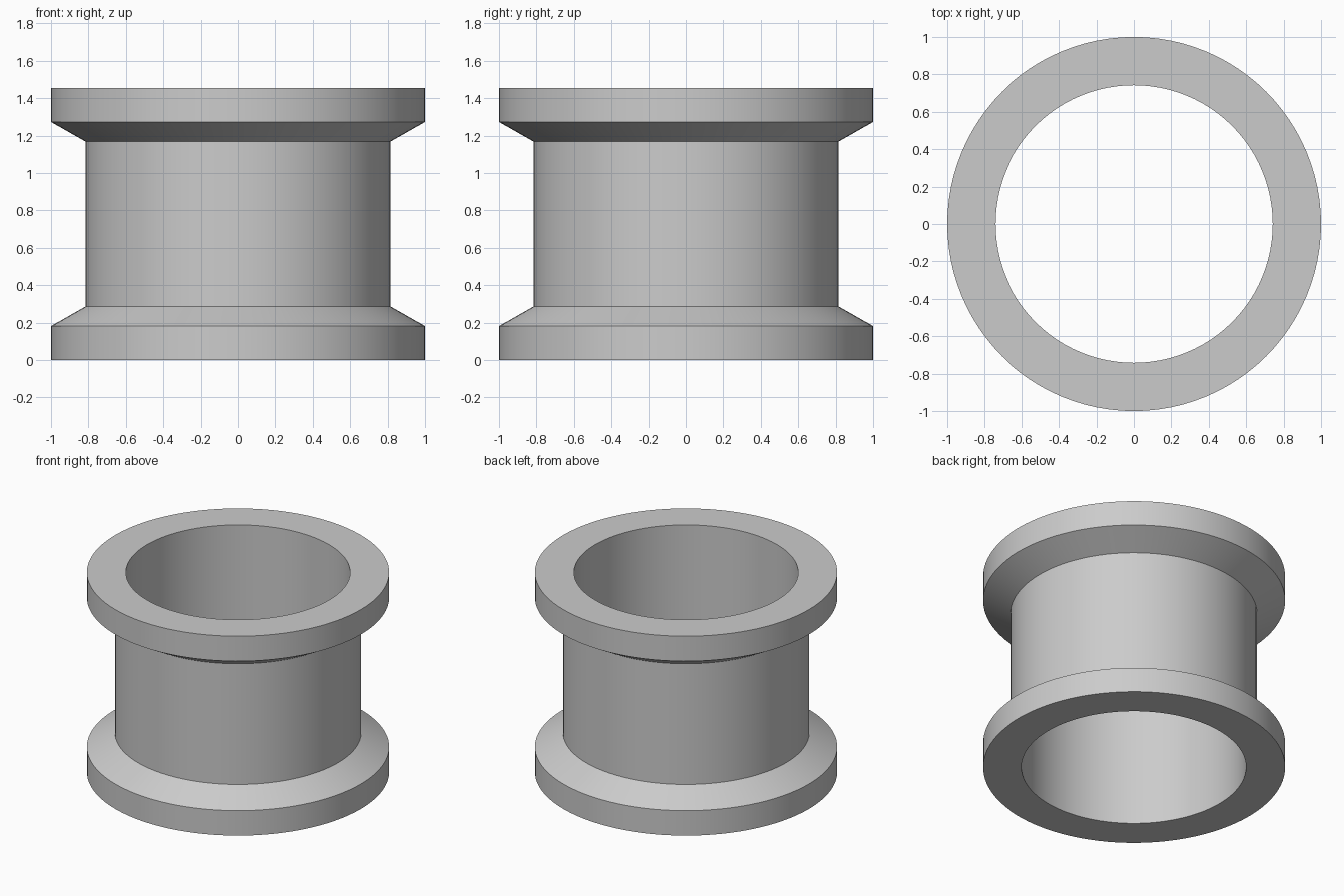
import bpy, bmesh, math

cube = bpy.data.objects.get("Cube")
if cube:
    bpy.data.objects.remove(cube, do_unlink=True)

grey = bpy.data.materials.new("light_grey")
grey.use_nodes = True
colour = (0.6, 0.6, 0.6, 1)
grey.diffuse_color = colour
grey.node_tree.nodes["Principled BSDF"].inputs["Base Color"].default_value = colour

HEIGHT, RIM, NECK, BORE = 1.455, 1.0, 0.815, 0.742
SIDES = 96

# Lower half of the cross-section, mirrored to make the upper flange
lower = [(BORE, 0), (RIM, 0), (RIM, 0.182), (NECK, 0.287)]
profile = lower + [(r, HEIGHT - z) for r, z in reversed(lower)]

# Spin the closed cross-section around the z axis
bm = bmesh.new()
rings = []
for i in range(SIDES):
    a = math.tau * i / SIDES
    rings.append([bm.verts.new((r * math.cos(a), r * math.sin(a), z)) for r, z in profile])
for i in range(SIDES):
    here, after = rings[i], rings[(i + 1) % SIDES]
    for j in range(len(profile)):
        k = (j + 1) % len(profile)
        bm.faces.new((here[j], after[j], after[k], here[k]))
bmesh.ops.recalc_face_normals(bm, faces=bm.faces)

mesh = bpy.data.meshes.new("flanged_bushing")
bm.to_mesh(mesh)
bm.free()
mesh.materials.append(grey)
bushing = bpy.data.objects.new("flanged_bushing", mesh)
bpy.context.collection.objects.link(bushing)

# Smooth walls with crisp flange edges
bpy.ops.object.select_all(action="DESELECT")
bushing.select_set(True)
bpy.context.view_layer.objects.active = bushing
bpy.ops.object.shade_smooth_by_angle(angle=math.radians(25))
